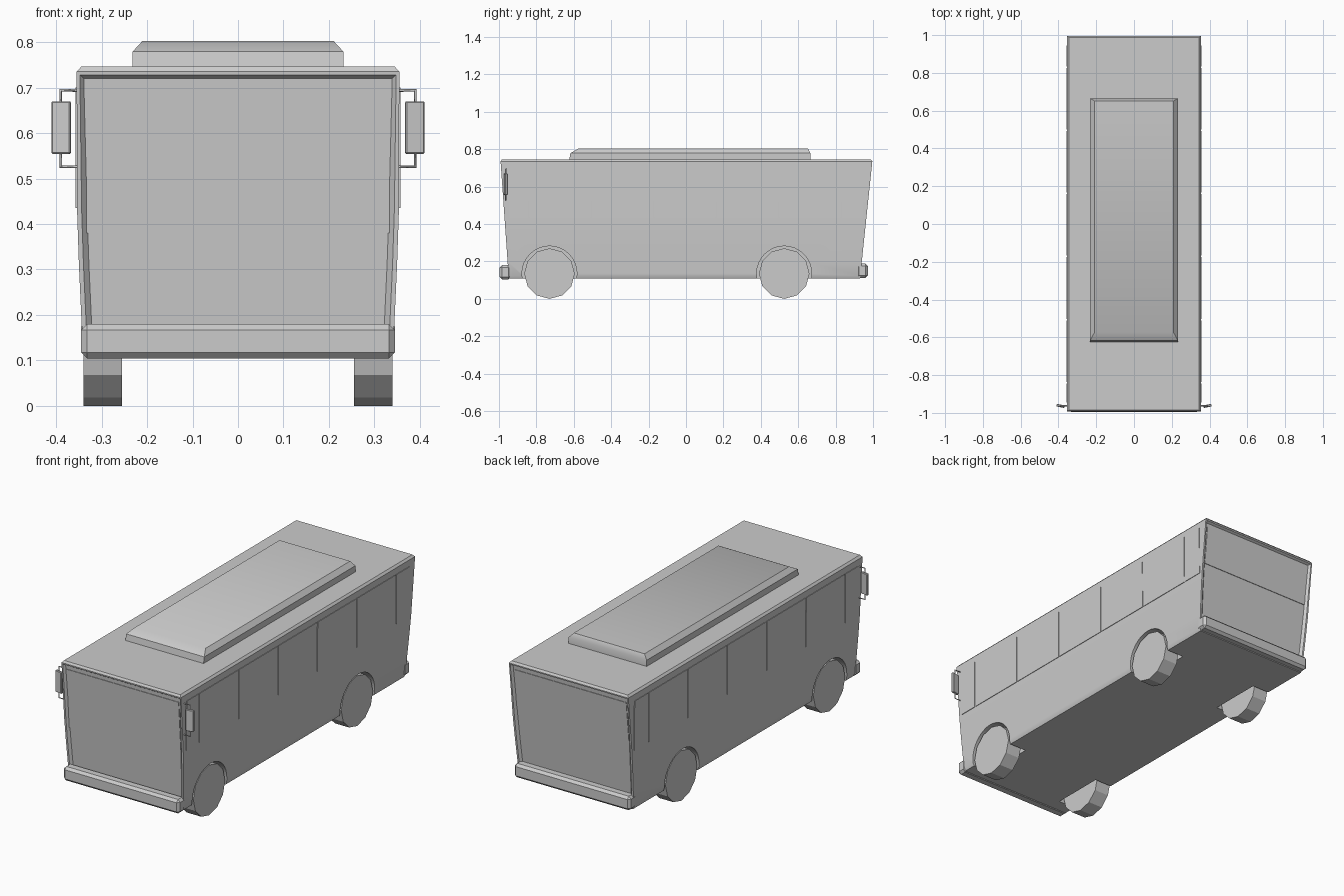
import bpy, bmesh, math
from mathutils import Vector, Matrix

cube = bpy.data.objects.get("Cube")
if cube:
    bpy.data.objects.remove(cube, do_unlink=True)

grey = bpy.data.materials.new("plain grey")
grey.diffuse_color = (0.6, 0.6, 0.6, 1)
grey.use_nodes = True
grey.node_tree.nodes["Principled BSDF"].inputs["Base Color"].default_value = (0.6, 0.6, 0.6, 1)


def finish(name, bm, angle=30):
    """Turn a bmesh into a named, shaded object."""
    bmesh.ops.recalc_face_normals(bm, faces=bm.faces)
    mesh = bpy.data.meshes.new(name)
    bm.to_mesh(mesh)
    bm.free()
    ob = bpy.data.objects.new(name, mesh)
    bpy.context.collection.objects.link(ob)
    mesh.materials.append(grey)
    shade(ob, angle)
    return ob


def shade(ob, angle=30):
    bpy.ops.object.select_all(action='DESELECT')
    ob.select_set(True)
    bpy.context.view_layer.objects.active = ob
    bpy.ops.object.shade_smooth_by_angle(angle=math.radians(angle))


def loft(rows):
    """Stack rectangular rings given as (z, half width, front y, back y)."""
    bm = bmesh.new()
    rings = [[bm.verts.new(p) for p in ((-w, f, z), (w, f, z), (w, b, z), (-w, b, z))]
             for z, w, f, b in rows]
    for low, high in zip(rings, rings[1:]):
        for i in range(4):
            j = (i + 1) % 4
            bm.faces.new((low[i], low[j], high[j], high[i]))
    bm.faces.new(rings[0][::-1])
    bm.faces.new(rings[-1])
    bmesh.ops.recalc_face_normals(bm, faces=bm.faces)
    return bm


def box(size, centre, bevel, tilt=0):
    bm = bmesh.new()
    bmesh.ops.create_cube(bm, size=1, matrix=Matrix.Translation(centre)
                          @ Matrix.Rotation(tilt, 4, 'Z') @ Matrix.Diagonal((*size, 1)))
    bmesh.ops.bevel(bm, geom=bm.edges[:], offset=bevel, segments=1, affect='EDGES')
    return bm


def wheel_shape(radius, sides, inner, outer, y):
    bm = bmesh.new()
    spin = Matrix.Translation(((inner + outer) / 2, y, 0.135)) @ Matrix.Rotation(math.pi / 2, 4, 'Y')
    bmesh.ops.create_cone(bm, cap_ends=True, segments=sides, radius1=radius, radius2=radius,
                          depth=abs(outer - inner), matrix=spin)
    return bm


def plate(name, corners, outward):
    """Thin pane lying on a panel."""
    bm = bmesh.new()
    step = Vector(outward) * 0.003
    low = [bm.verts.new(Vector(c) - step) for c in corners]
    high = [bm.verts.new(Vector(c) + step) for c in corners]
    bm.faces.new(low[::-1])
    bm.faces.new(high)
    for i in range(4):
        j = (i + 1) % 4
        bm.faces.new((low[i], low[j], high[j], high[i]))
    finish(name, bm)


def front_y(z):
    return -0.954 - (z - 0.2) * 0.07


def back_y(z):
    return 0.94 + (z - 0.2) * 0.105


# Body shell, flaring towards the roof, with framed end panels
widths = ((0.108, 0.335), (0.122, 0.341), (0.2, 0.345), (0.31, 0.35), (0.43, 0.354), (0.735, 0.355))
rows = [(z, w, front_y(z), back_y(z)) for z, w in widths]
rows.append((0.746, 0.345, -0.984, 0.988))
bm = loft(rows)
RECESS = 0.012
for side in (-1, 1):
    end = [f for f in bm.faces if f.normal.y * side > 0.9]
    bmesh.ops.inset_region(bm, faces=end, thickness=0.01, depth=0)
    bmesh.ops.inset_region(bm, faces=end, thickness=RECESS, depth=-RECESS)
body = finish("body", bm)

# Wheel arches cut from the body, and wheels
for y, place in ((-0.73, "front"), (0.525, "rear")):
    for s, side in ((1, "left"), (-1, "right")):
        cutter = finish("arch_cutter", wheel_shape(0.147, 32, s * 0.235, s * 0.45, y))
        cutter.hide_render = True
        cut = body.modifiers.new("arch", 'BOOLEAN')
        cut.object = cutter
        cut.solver = 'EXACT'
        bpy.context.view_layer.objects.active = body
        bpy.ops.object.modifier_apply(modifier=cut.name)
        bpy.data.objects.remove(cutter, do_unlink=True)
        finish(f"{place}_{side}_wheel", wheel_shape(0.135, 12, s * 0.255, s * 0.34, y), 20)
shade(body)

# Bumpers
finish("front_bumper", box((0.69, 0.06, 0.075), (0, -0.966, 0.142), 0.013))
finish("rear_bumper", box((0.69, 0.06, 0.075), (0, 0.942, 0.15), 0.013))

# Roof unit with sloping shoulders
finish("roof_unit", loft([(0.74, 0.232, -0.625, 0.665), (0.779, 0.232, -0.618, 0.665),
                          (0.803, 0.21, -0.575, 0.652)]))

# Side windows, split by narrow gaps
splits = [-0.95] + [-0.84 + 0.334 * i for i in range(6)] + [0.95]
for s, side in ((1, "left"), (-1, "right")):
    for n, (a, b) in enumerate(zip(splits, splits[1:])):
        a, b = a + 0.004, b - 0.004
        plate(f"{side}_window_{n + 1}", [(s * 0.354, a, 0.435), (s * 0.354, b, 0.435),
                                         (s * 0.3549, b, 0.7), (s * 0.3549, a, 0.7)], (s, 0, 0))

# Windscreen and rear window
for name, surface, s, low in (("windscreen", front_y, -1, 0.38), ("rear_window", back_y, 1, 0.495)):
    plate(name, [(x, surface(z) - s * RECESS, z) for x, z in
                 ((-0.333, low), (0.333, low), (0.333, 0.7), (-0.333, 0.7))], (0, s, 0))

# Mirrors on bent brackets
for s, side in ((1, "left"), (-1, "right")):
    curve = bpy.data.curves.new(f"{side}_mirror_bracket", 'CURVE')
    curve.dimensions = '3D'
    curve.bevel_depth = 0.0035
    curve.bevel_resolution = 0
    curve.use_fill_caps = True
    spline = curve.splines.new('POLY')
    path = ((0.345, 0.694), (0.39, 0.694), (0.39, 0.526), (0.345, 0.526))
    spline.points.add(len(path) - 1)
    for point, (x, z) in zip(spline.points, path):
        point.co = (s * x, -0.963, z, 1)
    curve.materials.append(grey)
    bracket = bpy.data.objects.new(f"{side}_mirror_bracket", curve)
    bpy.context.collection.objects.link(bracket)
    finish(f"{side}_mirror", box((0.043, 0.014, 0.116), (s * 0.389, -0.963, 0.612), 0.003, s * 0.2))
